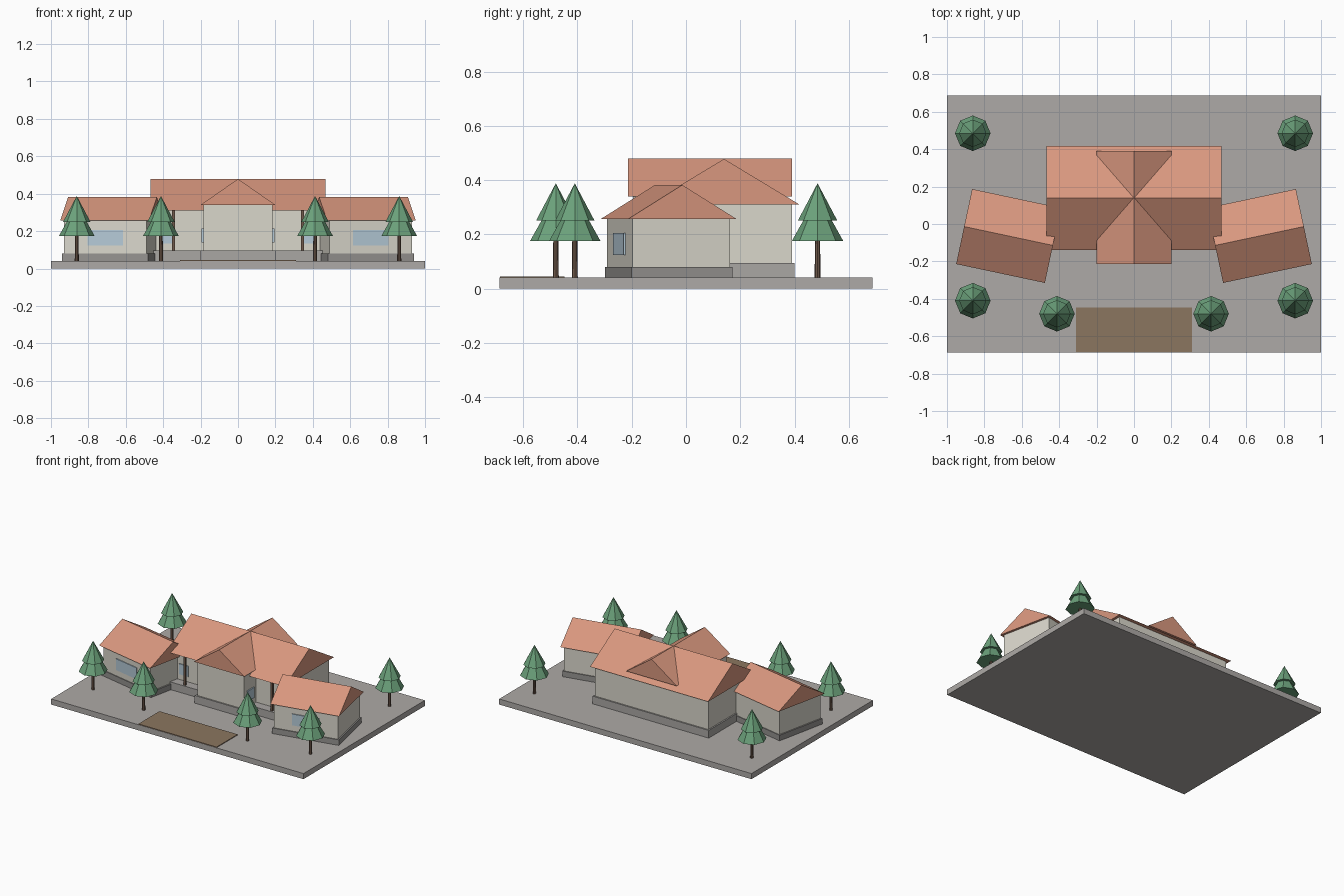
import bpy, bmesh, math
from mathutils import Matrix

cube = bpy.data.objects.get("Cube")
if cube:
    bpy.data.objects.remove(cube, do_unlink=True)


def material(name, r, g, b):
    m = bpy.data.materials.new(name)
    m.use_nodes = True
    m.diffuse_color = (r, g, b, 1)
    m.node_tree.nodes["Principled BSDF"].inputs["Base Color"].default_value = (r, g, b, 1)
    return m


PAVING = material("paving grey", .42, .40, .385)
PLINTH = material("plinth grey", .40, .385, .37)
WING_PLINTH = material("dark plinth grey", .30, .29, .28)
WALL = material("cream wall", .70, .68, .60)
ROOF = material("terracotta roof", .69, .31, .21)
LEAF = material("tree green", .15, .36, .20)
BARK = material("brown bark", .16, .10, .07)
SOIL = material("brown path", .26, .18, .115)
GLASS = material("pale blue glass", .46, .59, .68)


def finish(name, bm, mat, frame):
    bmesh.ops.recalc_face_normals(bm, faces=bm.faces)
    mesh = bpy.data.meshes.new(name)
    bm.to_mesh(mesh)
    bm.free()
    mesh.materials.append(mat)
    ob = bpy.data.objects.new(name, mesh)
    ob.matrix_world = frame
    bpy.context.collection.objects.link(ob)
    return ob


HOME = Matrix.Identity(4)


def box(name, x, y, z, mat, frame=HOME):
    """Box from (low, high) ranges on each axis."""
    bm = bmesh.new()
    bmesh.ops.create_cube(bm, size=1)
    for v in bm.verts:
        v.co = [r[0] if c < 0 else r[1] for c, r in zip(v.co, (x, y, z))]
    return finish(name, bm, mat, frame)


def gable_roof(name, length, half_span, eave, ridge, mat, frame=HOME):
    """Solid triangular prism with its ridge along local x."""
    bm = bmesh.new()
    profile = ((-half_span, eave), (half_span, eave), (0, ridge))
    face = bm.faces.new([bm.verts.new((-length / 2, y, z)) for y, z in profile])
    out = bmesh.ops.extrude_face_region(bm, geom=[face])
    moved = [g for g in out["geom"] if isinstance(g, bmesh.types.BMVert)]
    bmesh.ops.translate(bm, verts=moved, vec=(length, 0, 0))
    return finish(name, bm, mat, frame)


def cone(name, sides, r1, r2, low, high, mat, x, y):
    bm = bmesh.new()
    bmesh.ops.create_cone(bm, cap_ends=True, segments=sides, radius1=r1,
                          radius2=r2, depth=high - low)
    return finish(name, bm, mat, Matrix.Translation((x, y, (low + high) / 2)))


# Site
G = .04
box("ground", (-1, 1), (-.687, .687), (0, G), PAVING)
box("entrance_path", (-.31, .31), (-.685, -.447), (G, G + .005), SOIL)

# Main hall with projecting entrance block
FLOOR = .095
box("hall_plinth", (-.46, .46), (-.125, .4), (G, FLOOR), PLINTH)
box("entrance_plinth", (-.2, .2), (-.205, -.1), (G, FLOOR), PLINTH)
box("hall_walls", (-.45, .45), (-.06, .39), (FLOOR, .312), WALL)
box("entrance_walls", (-.185, .185), (-.195, .1), (FLOOR, .342), WALL)
gable_roof("hall_roof", .936, .278, .31, .478, ROOF, Matrix.Translation((0, .14, 0)))
gable_roof("cross_roof", .605, .2, .34, .479, ROOF,
           Matrix.Translation((0, .088, 0)) @ Matrix.Rotation(math.pi / 2, 4, "Z"))

for side, label in ((-1, "right"), (1, "left")):
    # Porch post and hall windows
    px = side * .345
    box(label + "_porch_post", (px - .008, px + .008), (-.115, -.099), (FLOOR, .315), BARK)
    sx = side * .189
    box(label + "_entrance_window", (sx - .005, sx + .005), (-.165, -.09), (.14, .215), GLASS)
    wx = side * .385
    box(label + "_hall_window", (wx - .036, wx + .036), (-.066, -.058), (.135, .21), GLASS)

    # Angled wing
    frame = (Matrix.Translation((side * .671, -.064, 0))
             @ Matrix.Rotation(side * math.radians(12), 4, "Z"))
    box(label + "_wing_plinth", (-.235, .235), (-.19, .19), (G, .08), WING_PLINTH, frame)
    box(label + "_wing_walls", (-.226, .226), (-.184, .184), (.08, .257), WALL, frame)
    gable_roof(label + "_wing_roof", .485, .205, .256, .382, ROOF, frame)
    box(label + "_wing_window", (-.097, .097), (-.19, -.182), (.124, .205), GLASS, frame)

    # Trees
    for spot, x, y in (("back", .862, .485), ("front", .862, -.41), ("path", .412, -.48)):
        name = label + "_" + spot + "_tree"
        cone(name + "_trunk", 8, .011, .009, G, .2, BARK, side * x, y)
        cone(name + "_lower_crown", 8, .095, 0, .175, .345, LEAF, side * x, y)
        cone(name + "_upper_crown", 8, .073, 0, .25, .388, LEAF, side * x, y)
